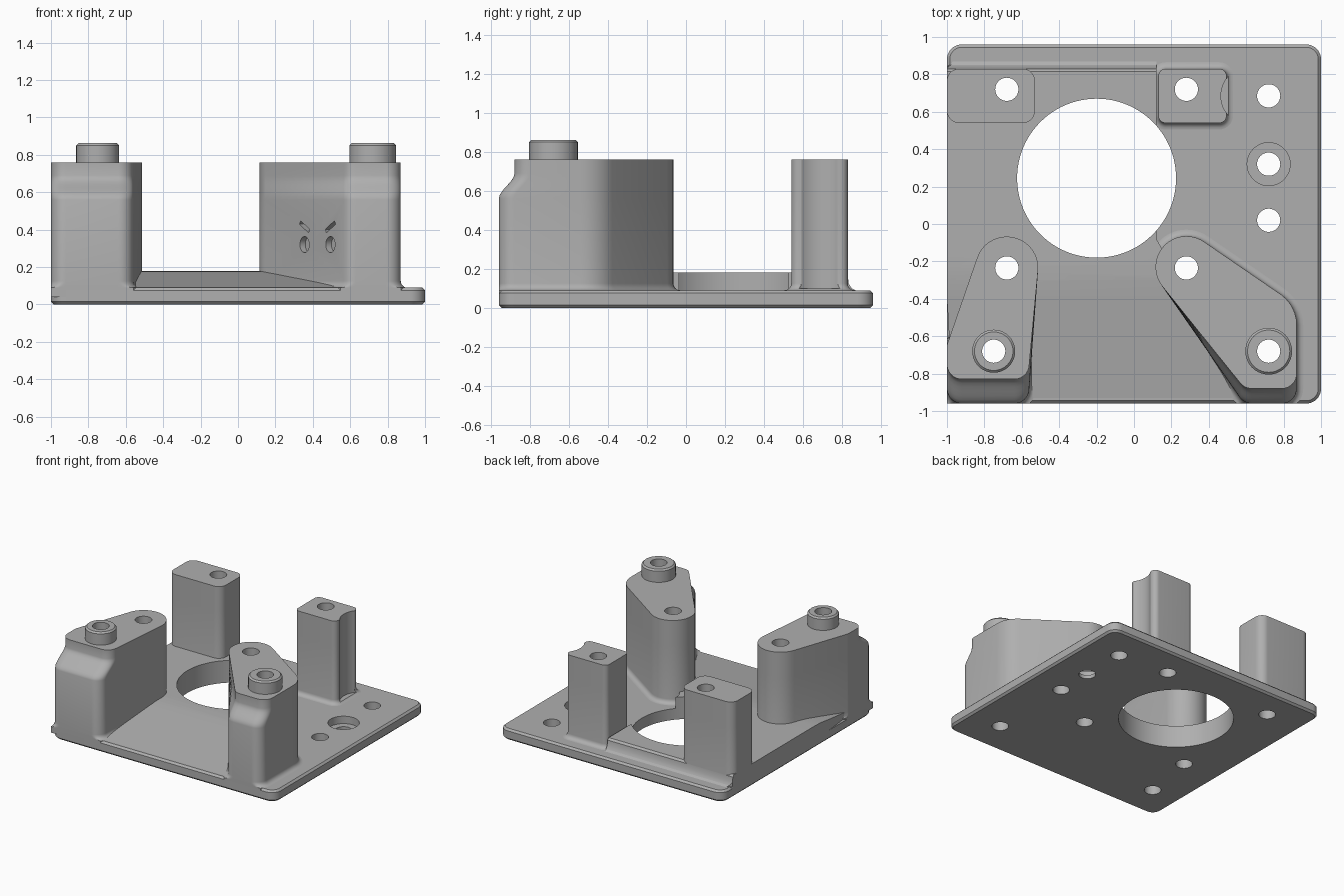
import bpy, bmesh, math
from mathutils import Matrix, Vector
from mathutils.geometry import convex_hull_2d

cube = bpy.data.objects.get("Cube")
if cube:
    bpy.data.objects.remove(cube, do_unlink=True)

grey = bpy.data.materials.new("printed grey")
grey.use_nodes = True
colour = (0.43, 0.43, 0.43, 1)
grey.diffuse_color = colour
bsdf = next(n for n in grey.node_tree.nodes if n.type == "BSDF_PRINCIPLED")
bsdf.inputs["Base Color"].default_value = colour

PLATE, DECK, TOP = 0.09, 0.18, 0.76
HALF_X, HALF_Y = 1.0, 0.96
parts, cutters = [], []


def make_object(name, bm, group):
    bmesh.ops.recalc_face_normals(bm, faces=bm.faces)
    mesh = bpy.data.meshes.new(name)
    bm.to_mesh(mesh)
    bm.free()
    mesh.materials.append(grey)
    obj = bpy.data.objects.new(name, mesh)
    bpy.context.collection.objects.link(obj)
    group.append(obj)
    return obj


def loft(name, rings, group=parts):
    """Skin a stack of equal-length rings and cap both ends."""
    bm = bmesh.new()
    rows = [[bm.verts.new(p) for p in ring] for ring in rings]
    n = len(rows[0])
    for low, high in zip(rows, rows[1:]):
        for i in range(n):
            j = (i + 1) % n
            bm.faces.new((low[i], low[j], high[j], high[i]))
    bm.faces.new(rows[0][::-1])
    bm.faces.new(rows[-1])
    return make_object(name, bm, group)


def hull_loft(name, circles, levels, setback=0.0):
    """Loft the hull of circles (x, y, r); levels are (z, offset, setback factor)."""
    steps = 40
    def samples(offset):
        return [Vector((x + (r + offset) * math.cos(i * math.tau / steps),
                        y + (r + offset) * math.sin(i * math.tau / steps)))
                for x, y, r in circles for i in range(steps)]
    order = convex_hull_2d(samples(0))
    base = samples(0)
    rings = []
    for z, offset, factor in levels:
        pts = samples(offset)
        ring = []
        for i in order:
            y = pts[i].y + (setback * factor if base[i].y < -0.75 else 0)
            ring.append((max(-HALF_X, min(HALF_X, pts[i].x)),
                         max(-HALF_Y, min(HALF_Y, y)), z))
        rings.append(ring)
    return loft(name, rings)


def box_corners(x0, x1, y0, y1, r):
    return [(x, y, r) for x in (x0 + r, x1 - r) for y in (y0 + r, y1 - r)]


def cylinder_cut(name, x, y, r, z0, z1, sides=48):
    ring = [(x + r * math.cos(i * math.tau / sides), y + r * math.sin(i * math.tau / sides))
            for i in range(sides)]
    return loft(name, [[(a, b, z) for a, b in ring] for z in (z0, z1)], cutters)


# Base plate with rounded corners and chamfered edges
hull_loft("base_plate", box_corners(-HALF_X, HALF_X, -HALF_Y, HALF_Y, 0.08),
          [(0, -0.015, 0), (0.015, 0, 0), (PLATE - 0.015, 0, 0), (PLATE, -0.015, 0)])

# Raised deck around the bore, ramping down to the front
deck_rows = [(0.87, -0.97, 0.12, PLATE), (0.85, -0.98, 0.12, 0.1), (0.835, -1, 0.12, 0.125),
             (0.83, -1, 0.12, 0.165), (0.815, -1, 0.12, DECK), (-0.08, -1, 0.12, DECK),
             (-0.22, -1, 0.2, DECK), (-0.3, -1, 0.25, 0.176), (-0.4, -1, 0.32, 0.163),
             (-0.93, -0.97, 0.66, PLATE)]
loft("raised_deck", [[(x0, y, 0.03), (x0, y, z), (x1, y, z), (x1, y, 0.03)]
                     for y, x0, x1, z in deck_rows])

# Posts with a filleted foot; the front pair step back near the top
FILLET = 0.035
levels = [(0.04, FILLET, 0)]
for i in range(6):
    a = i / 5 * math.pi / 2
    levels.append((PLATE + FILLET * (1 - math.cos(a)), FILLET * (1 - math.sin(a)), 0))
for i in range(9):
    t = i / 8
    levels.append((0.56 + 0.13 * t, 0, t * t * (3 - 2 * t)))
levels.append((TOP, 0, 1))

hull_loft("front_left_post", [(0.28, -0.23, 0.165), (0.67, -0.54, 0.2),
                              (0.79, -0.88, 0.08), (0.63, -0.88, 0.08)], levels, 0.08)
hull_loft("front_right_post", [(-0.68, -0.235, 0.168), (-0.92, -0.66, 0.08),
                               (-0.92, -0.88, 0.08), (-0.64, -0.88, 0.08)], levels, 0.13)
hull_loft("back_right_post", box_corners(-1, -0.53, 0.54, 0.83, 0.065), levels)
hull_loft("back_left_post", box_corners(0.13, 0.495, 0.54, 0.83, 0.04), levels)

# Locating bosses on the front posts
for name, x, r in (("left_boss", 0.72, 0.125), ("right_boss", -0.75, 0.115)):
    hull_loft(name, [(x, -0.68, r)],
              [(0.7, 0, 0), (0.85, 0, 0), (0.862, -0.012, 0)])

# Bore, screw holes, counterbore and the relief in the back left post
cylinder_cut("bore_cutter", -0.2, 0.245, 0.425, -0.1, 0.5, 96)
for x, y in ((-0.68, 0.72), (0.28, 0.72), (0.72, 0.685), (0.72, 0.32), (0.72, 0.02),
             (-0.68, -0.235), (0.28, -0.235), (-0.75, -0.68), (0.72, -0.68)):
    cylinder_cut("screw_hole_cutter", x, y, 0.062, -0.1, 1)
cylinder_cut("counterbore_cutter", 0.72, 0.32, 0.115, 0.03, 0.3)
cylinder_cut("relief_cutter", 0.625, 0.685, 0.16, 0.1, 1)

# Engraved eyes and brows on the slanted face of the front left post
along = Vector((0.58, -0.815, 0)).normalized()
up = Vector((0, 0, 1))
normal = along.cross(up).normalized()
if normal.x > 0:
    normal = -normal
start = Vector((0.148, -0.326, 0))


def engrave(x, z, sides, radius, stretch, tilt):
    centre = start + along * ((x - start.x) / along.x) + up * z
    u = along * math.cos(tilt) + up * math.sin(tilt)
    v = up * math.cos(tilt) - along * math.sin(tilt)
    rings = []
    for depth in (-0.03, 0.03):
        rings.append([centre + normal * depth
                      + u * radius * math.cos((i + 0.5) * math.tau / sides)
                      + v * radius * stretch * math.sin((i + 0.5) * math.tau / sides)
                      for i in range(sides)])
    loft("engraving_cutter", rings, cutters)


for x, side in ((0.36, -1), (0.5, 1)):
    engrave(x, 0.32, 24, 0.043, 1.0, 0)
    engrave(x, 0.415, 4, 0.068, 0.22, side * 0.5)

# Cut every part, then drop the cutters
for part in parts:
    for cutter in cutters:
        cut = part.modifiers.new("cut", "BOOLEAN")
        cut.operation = "DIFFERENCE"
        cut.solver = "EXACT"
        cut.object = cutter
for cutter in cutters:
    cutter.hide_render = True

bpy.context.view_layer.update()
graph = bpy.context.evaluated_depsgraph_get()
finished = [bpy.data.meshes.new_from_object(p.evaluated_get(graph)) for p in parts]
for part, mesh in zip(parts, finished):
    part.modifiers.clear()
    part.data = mesh
    mesh.name = part.name
for cutter in cutters:
    bpy.data.objects.remove(cutter, do_unlink=True)

# Smooth shading with crisp edges
bpy.ops.object.select_all(action="DESELECT")
for part in parts:
    part.select_set(True)
bpy.context.view_layer.objects.active = parts[0]
bpy.ops.object.shade_smooth_by_angle(angle=math.radians(30))
